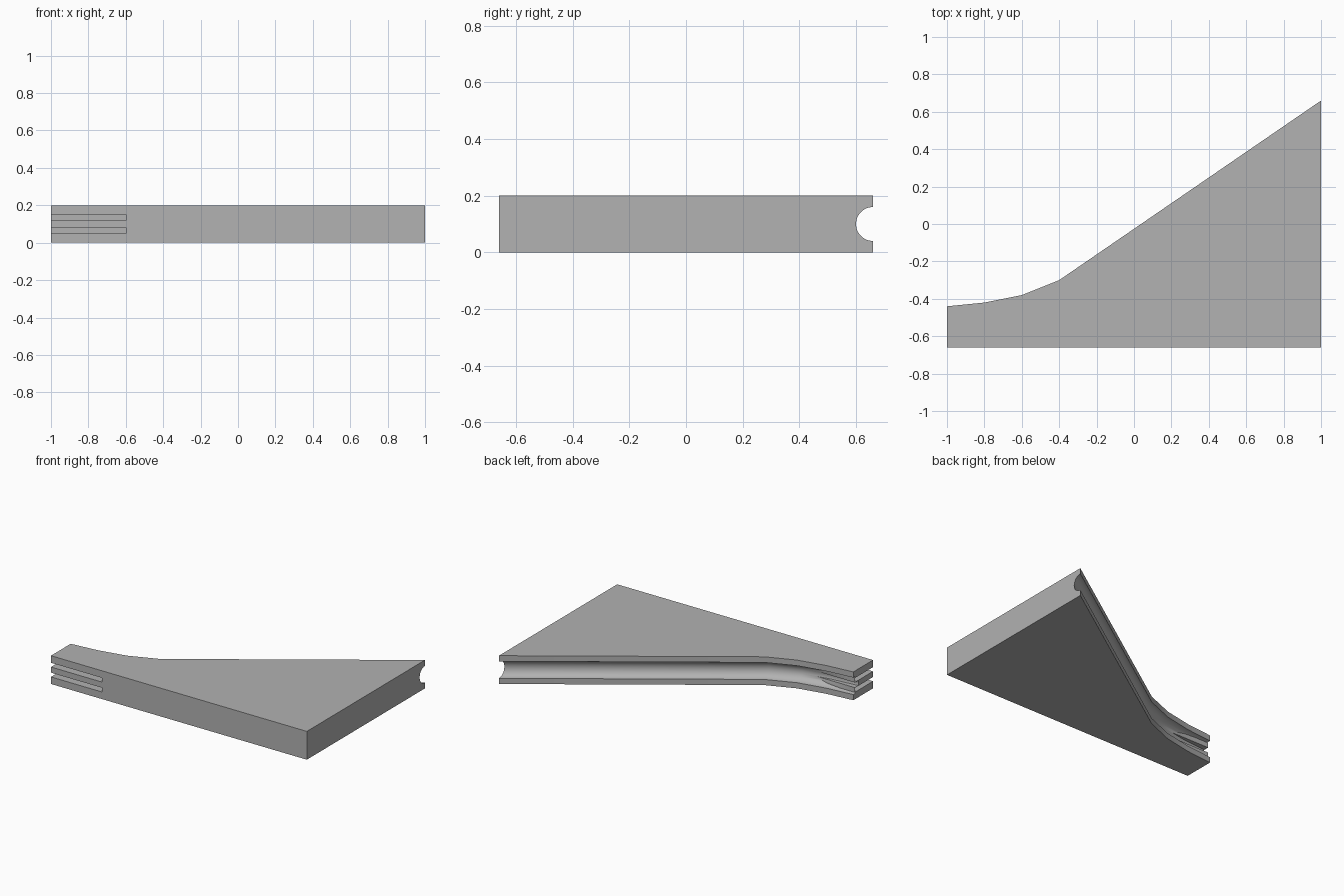
import bpy, bmesh, math

cube = bpy.data.objects.get("Cube")
if cube:
    bpy.data.objects.remove(cube, do_unlink=True)

HEIGHT, FRONT, RADIUS = 0.2, -0.66, 0.06
SLOT_END, SLOT_BACK, WALL = -0.6, -0.46, 0.002

grey = bpy.data.materials.new("plain grey")
grey.use_nodes = True
colour = (0.445, 0.445, 0.445, 1)
grey.diffuse_color = colour
grey.node_tree.nodes["Principled BSDF"].inputs["Base Color"].default_value = colour


def make_object(name, bm):
    bmesh.ops.recalc_face_normals(bm, faces=bm.faces)
    mesh = bpy.data.meshes.new(name)
    bm.to_mesh(mesh)
    bm.free()
    mesh.materials.append(grey)
    obj = bpy.data.objects.new(name, mesh)
    bpy.context.collection.objects.link(obj)
    return obj


def box(name, low, high):
    bm = bmesh.new()
    bmesh.ops.create_cube(bm, size=1)
    for v in bm.verts:
        v.co = [a + (c + 0.5) * (b - a) for a, b, c in zip(low, high, v.co)]
    return make_object(name, bm)


def combine(target, tool, operation):
    mod = target.modifiers.new(tool.name, 'BOOLEAN')
    mod.object, mod.operation, mod.solver = tool, operation, 'EXACT'
    bpy.context.view_layer.objects.active = target
    bpy.ops.object.modifier_apply(modifier=mod.name)
    bpy.data.objects.remove(tool, do_unlink=True)


def section(back):
    """Cross-section with a half-round groove in its back edge."""
    arc = [math.pi * i / 24 for i in range(25)]
    groove = [(back - RADIUS * math.sin(a), HEIGHT / 2 - RADIUS * math.cos(a)) for a in arc]
    return [(FRONT, 0), (back, 0)] + groove + [(back, HEIGHT), (FRONT, HEIGHT)]


# Wedge body lofted along its curved back edge
stations = [(-1, -0.44), (-0.8, -0.42), (-0.6, -0.38), (-0.4, -0.30), (1, 0.66)]
bm = bmesh.new()
rings = [[bm.verts.new((x, y, z)) for y, z in section(back)] for x, back in stations]
for a, b in zip(rings, rings[1:]):
    for i in range(len(a)):
        j = (i + 1) % len(a)
        bm.faces.new((a[i], a[j], b[j], b[i]))
for ring in (rings[0], rings[-1]):
    bm.faces.new(ring)
body = make_object("grooved_wedge", bm)

# Two front slots, whose thin linings stand out as fins in the groove
for z in (0.05, 0.12):
    top = z + 0.03
    lining = box("slot_lining", (-1, -0.6, z - WALL),
                 (SLOT_END + WALL, SLOT_BACK + WALL, top + WALL))
    combine(body, lining, 'UNION')
    cutter = box("slot_cutter", (-1.1, FRONT - 0.1, z), (SLOT_END, SLOT_BACK, top))
    combine(body, cutter, 'DIFFERENCE')

# Smooth groove with crisp outer edges
bpy.ops.object.select_all(action='DESELECT')
body.select_set(True)
bpy.context.view_layer.objects.active = body
bpy.ops.object.shade_smooth_by_angle(angle=math.radians(30))
